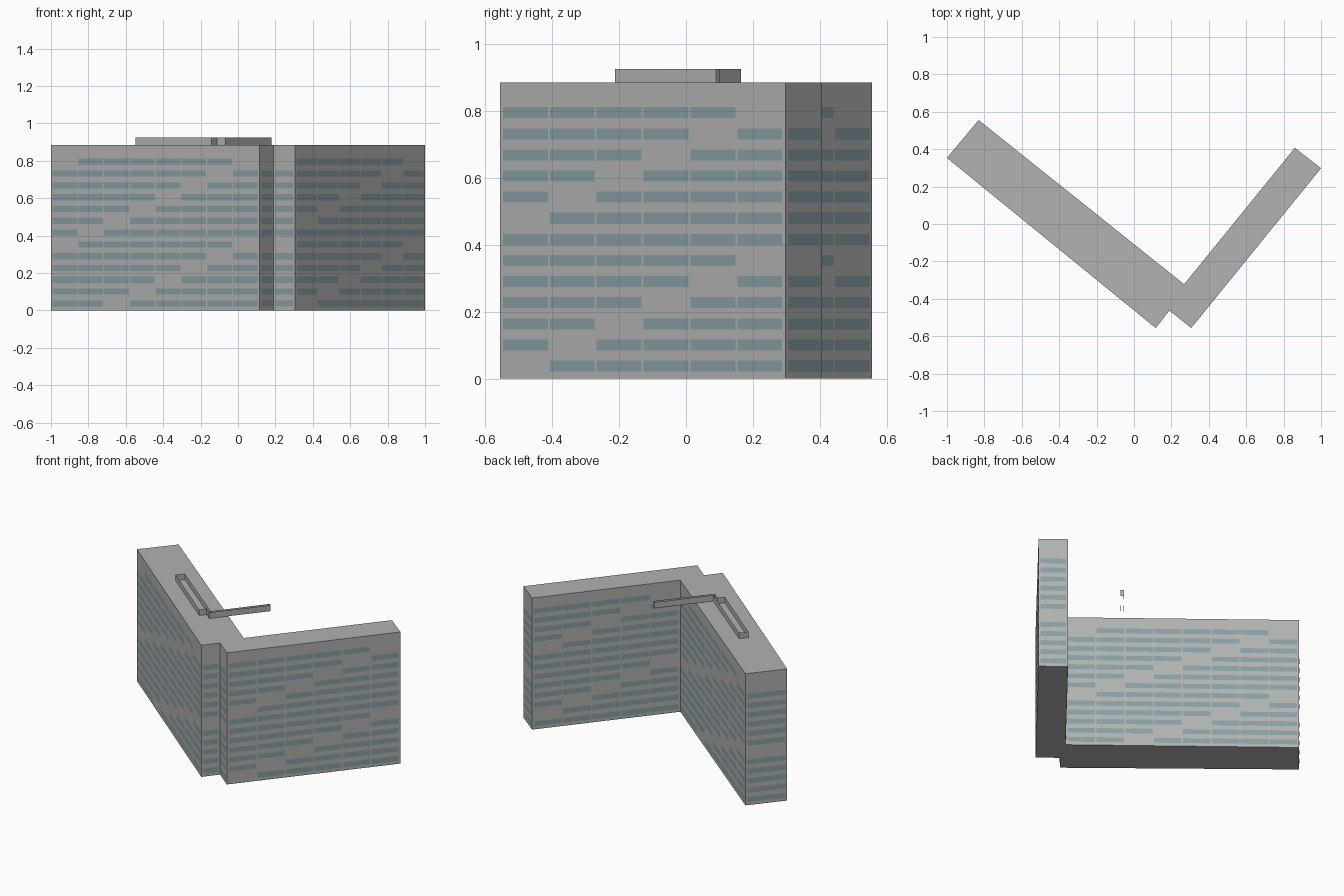
import bpy, bmesh
from mathutils import Vector

cube = bpy.data.objects.get("Cube")
if cube:
    bpy.data.objects.remove(cube, do_unlink=True)


def material(name, rgb):
    mat = bpy.data.materials.new(name)
    mat.use_nodes = True
    mat.diffuse_color = (*rgb, 1)
    bsdf = mat.node_tree.nodes["Principled BSDF"]
    bsdf.inputs["Base Color"].default_value = (*rgb, 1)
    bsdf.inputs["Roughness"].default_value = 0.8
    return mat


def finish(name, bm, mat):
    mesh = bpy.data.meshes.new(name)
    bm.to_mesh(mesh)
    bm.free()
    mesh.materials.append(mat)
    obj = bpy.data.objects.new(name, mesh)
    bpy.context.collection.objects.link(obj)
    return obj


def extrude_outline(name, outline, bottom, top, mat, capped):
    """Walls along a counter-clockwise outline, with optional floor and roof."""
    bm = bmesh.new()
    low = [bm.verts.new((x, y, bottom)) for x, y in outline]
    high = [bm.verts.new((x, y, top)) for x, y in outline]
    for i in range(len(outline)):
        j = (i + 1) % len(outline)
        bm.faces.new((low[i], low[j], high[j], high[i]))
    if capped:
        bm.faces.new(high)
        bm.faces.new(low[::-1])
    return finish(name, bm, mat)


concrete = material("concrete grey", (0.44, 0.45, 0.44))
glass = material("window blue grey", (0.25, 0.345, 0.38))

# Angled two-wing tower block
height = 0.885
footprint = [(-1, 0.353), (0.116, -0.556), (0.19, -0.463), (0.306, -0.556),
             (1, 0.298), (0.86, 0.407), (0.268, -0.322), (-0.831, 0.556)]
extrude_outline("tower_block", footprint, 0, height, concrete, True)

# Open rooftop screen walls, overhanging the inner corner
screen = [(-0.547, 0.119), (-0.141, -0.211), (-0.111, -0.174), (-0.066, -0.212),
          (0.18, 0.09), (0.165, 0.102), (-0.07, -0.19), (-0.51, 0.164)]
extrude_outline("roof_screen", screen, height, 0.925, concrete, False)

# Ribbon windows: each storey skips bays along a stepping diagonal
storeys, pitch, sill, pane = 13, 0.0631, 0.021, 0.033
margin, gap, proud = 0.0085, 0.008, 0.0012
bm = bmesh.new()
for i, start in enumerate(footprint):
    a, b = Vector((*start, 0)), Vector((*footprint[(i + 1) % len(footprint)], 0))
    length = (b - a).length
    along = (b - a).normalized()
    out = Vector((along.y, -along.x, 0)) * proud
    bays = max(1, int(length / 0.174))
    bay = (length - 2 * margin) / bays
    for storey in range(storeys):
        z = sill + storey * pitch
        for col in range(bays):
            if (bays - 1 - col) % 7 == (storeys - 1 - storey) % 7:
                continue
            left = a + out + along * (margin + col * bay + gap / 2)
            right = left + along * (bay - gap)
            corners = [left + Vector((0, 0, z)), right + Vector((0, 0, z)),
                       right + Vector((0, 0, z + pane)), left + Vector((0, 0, z + pane))]
            bm.faces.new([bm.verts.new(c) for c in corners])
finish("ribbon_windows", bm, glass)
